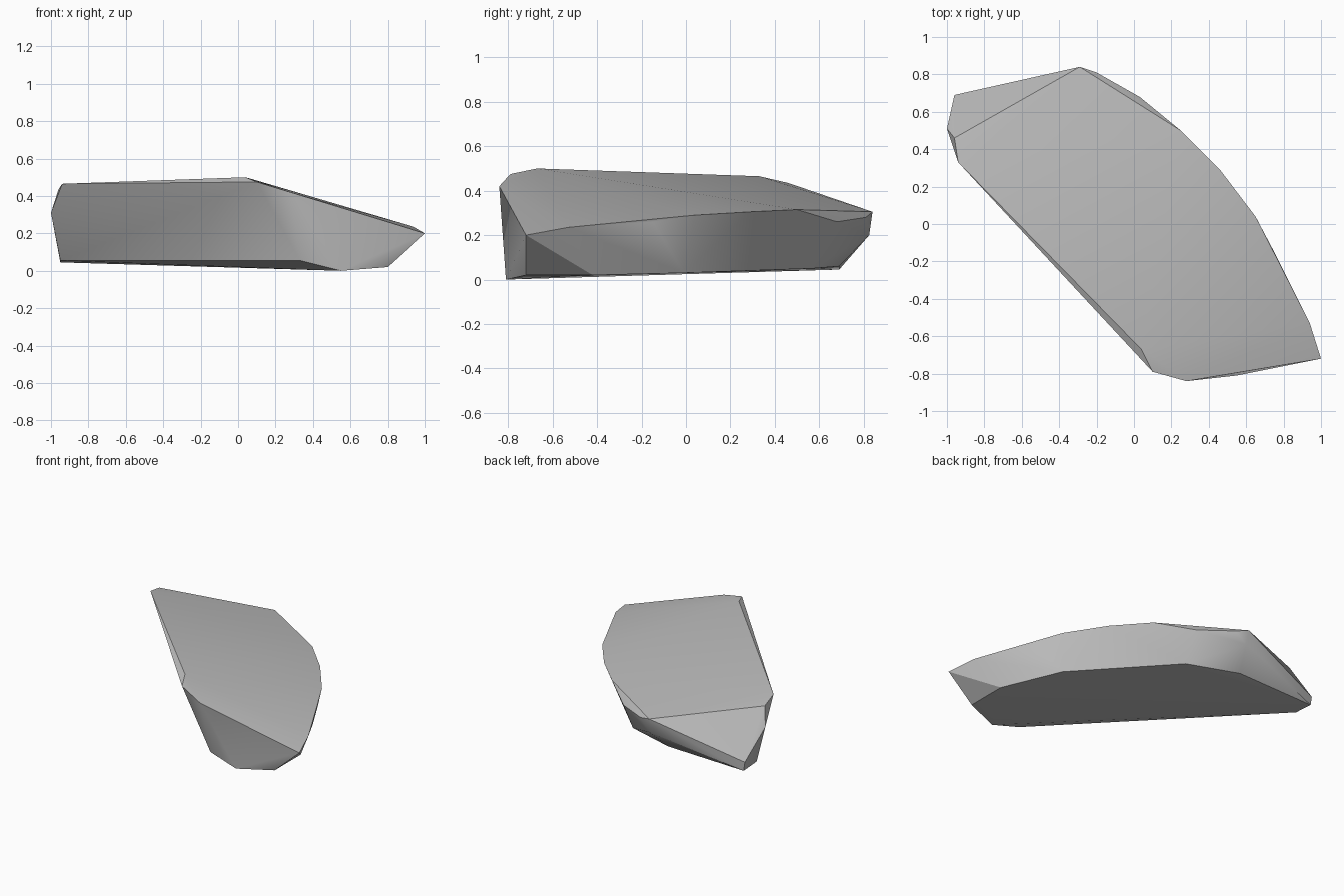
import bpy
import bmesh
from math import radians
from mathutils import Vector

# Remove the default cube
default_cube = bpy.data.objects.get("Cube")
if default_cube:
    bpy.data.objects.remove(default_cube, do_unlink=True)


def flat_material(name, colour):
    """One plain colour for the viewport and for renders."""
    material = bpy.data.materials.new(name)
    material.use_nodes = True
    material.diffuse_color = colour
    shader = material.node_tree.nodes["Principled BSDF"]
    shader.inputs["Base Color"].default_value = colour
    shader.inputs["Roughness"].default_value = 0.9
    return material


def convex_stone(name, corner_groups, material):
    """Wrap a tight convex skin around the corner points of a stone."""
    bm = bmesh.new()
    for group in corner_groups:
        for corner in group:
            bm.verts.new(Vector(corner))
    result = bmesh.ops.convex_hull(bm, input=list(bm.verts))
    # Drop any points that ended up inside the skin
    unused = {item for key in ("geom_interior", "geom_unused")
              for item in result[key] if isinstance(item, bmesh.types.BMVert)}
    bmesh.ops.delete(bm, geom=list(unused), context="VERTS")
    # Merge almost flat neighbours into broad chipped facets
    bmesh.ops.dissolve_limit(bm, angle_limit=radians(1), verts=list(bm.verts),
                             edges=list(bm.edges))
    bmesh.ops.recalc_face_normals(bm, faces=list(bm.faces))

    mesh = bpy.data.meshes.new(name)
    bm.to_mesh(mesh)
    bm.free()
    mesh.materials.append(material)
    stone = bpy.data.objects.new(name, mesh)
    bpy.context.collection.objects.link(stone)

    # Soft shading that keeps the hard chipped edges
    bpy.ops.object.select_all(action="DESELECT")
    stone.select_set(True)
    bpy.context.view_layer.objects.active = stone
    bpy.ops.object.shade_smooth_by_angle(angle=radians(30))
    return stone


# High straight edge along the front, falling to the pointed end
front_crest = [
    (-.96, .46, .435), (-.94, .33, .465), (.04, -.67, .5),
    (.1, -.79, .475), (.28, -.84, .42), (1, -.72, .2),
]

# Curved rim around the back
back_rim = [
    (.94, -.53, .235), (.75, -.15, .26), (.65, .04, .29), (.46, .29, .305),
    (.25, .5, .315), (.03, .68, .26), (-.2, .81, .28), (-.29, .84, .305),
    (-.28, .825, .2),
]

# Blunt left end
blunt_end = [(-1, .51, .31), (-.96, .69, .11)]

# Outline of the flat underside
underside = [
    (-.95, .69, .045), (-.95, .54, .055), (.33, -.79, .055), (.55, -.81, 0),
    (.8, -.72, .02), (.8, -.42, .02), (.61, -.01, .03), (.03, .57, .05),
    (-.34, .69, .06),
]

stone_grey = flat_material("stone_grey", (.5, .5, .5, 1))
convex_stone("flat_rock", [front_crest, back_rim, blunt_end, underside], stone_grey)
